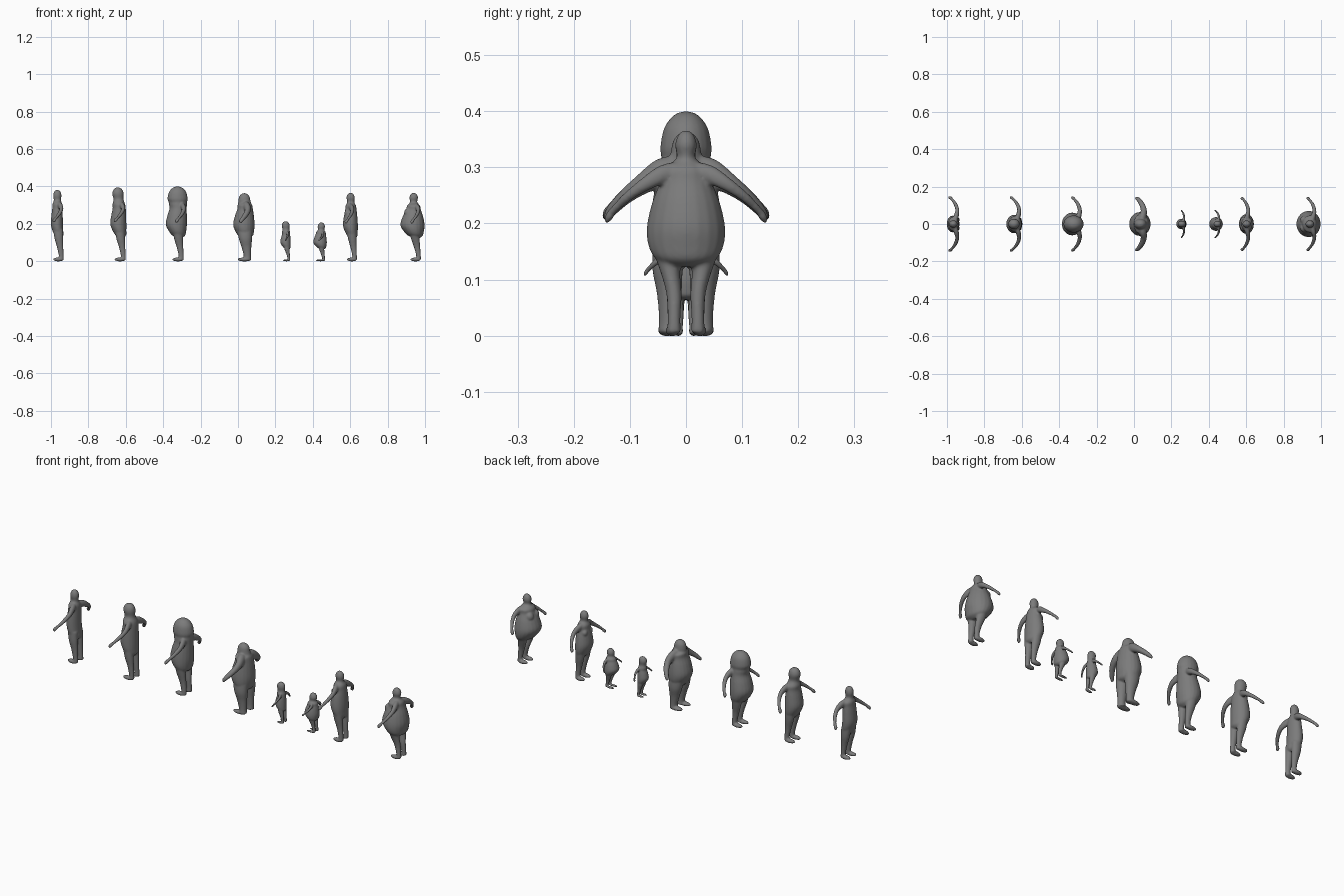
import bpy, bmesh, math
from mathutils import Vector, Matrix

if "Cube" in bpy.data.objects:
    bpy.data.objects.remove(bpy.data.objects["Cube"])

SIDES = 20
grey = bpy.data.materials.new("dark_grey")
grey.diffuse_color = (.2, .2, .2, 1)
grey.use_nodes = True
grey.node_tree.nodes["Principled BSDF"].inputs["Base Color"].default_value = grey.diffuse_color


def spline(rows, n=4):
    """Catmull-Rom smoothing of rows of numbers."""
    out = []
    for i in range(len(rows) - 1):
        p0, p1 = rows[max(i - 1, 0)], rows[i]
        p2, p3 = rows[i + 1], rows[min(i + 2, len(rows) - 1)]
        for s in range(n):
            t = s / n
            out.append([0.5 * (2 * b + (c - a) * t + (2 * a - 5 * b + 4 * c - d) * t * t
                               + (3 * b - a - 3 * c + d) * t ** 3)
                        for a, b, c, d in zip(p0, p1, p2, p3)])
    return out + [list(rows[-1])]


def loft(bm, rows, level=True):
    """Tube through rows of (x, y, z, rx, ry); level keeps the rings horizontal."""
    rows = spline(rows)
    rings = []
    for i, (x, y, z, rx, ry) in enumerate(rows):
        u, v = Vector((1, 0, 0)), Vector((0, 1, 0))
        if not level:
            d = Vector(rows[min(i + 1, len(rows) - 1)][:3]) - Vector(rows[max(i - 1, 0)][:3])
            v = d.cross(u).normalized()
            u = v.cross(d).normalized()
        ring = []
        for k in range(SIDES):
            a = 2 * math.pi * k / SIDES
            ring.append(bm.verts.new(Vector((x, y, z)) + u * max(rx, .0005) * math.cos(a)
                                     + v * max(ry, .0005) * math.sin(a)))
        rings.append(ring)
    for a, b in zip(rings, rings[1:]):
        for k in range(SIDES):
            j = (k + 1) % SIDES
            bm.faces.new((a[k], a[j], b[j], b[k]))
    bm.faces.new(rings[0][::-1])
    bm.faces.new(rings[-1])


def ball(bm, c, r):
    bmesh.ops.create_uvsphere(bm, u_segments=20, v_segments=12, radius=1,
                              matrix=Matrix.Translation(c) @ Matrix.Diagonal((*r, 1)))


def mix(a, b, t):
    return a + (b - a) * t


def figure(name, k, h, head, chest, belly, foot, arm, neck=.88, limb=1.0, bust=0):
    """Facing -x. head/chest/belly = (front x, back x, half width); head adds centre z."""
    bm = bmesh.new()
    hf, hb, hw, hz = head
    bf, bb, bw = belly
    hx, hr = (hf + hb) / 2, (hb - hf) / 2
    leg_x = foot[1] - .016 * k * limb
    leg_r = .017 * k * limb

    def row(z, f, b, w):
        return ((f + b) / 2, 0, z, (b - f) / 2, w)

    # head, neck and torso in one profile
    rows = []
    for t in (1, .95, .8, .5, 0):
        s = math.sqrt(1 - t * t) + .02
        rows.append((hx, 0, hz + (h - hz) * t, hr * s, hw * s))
    nx = mix(hx, (chest[0] + chest[1]) / 2, .45)
    rows += [(nx, 0, mix(hz, .295 * k, .5), hr * neck, hw * neck * 1.05),
             row(.3 * k, mix(chest[0], hf, .3), mix(chest[1], hb, .3), max(chest[2], hw) * .95),
             row(.278 * k, *chest),
             row(.24 * k, mix(chest[0], bf, .6), mix(chest[1], bb, .6), mix(chest[2], bw, .6)),
             row(.195 * k, bf, bb, bw),
             row(.16 * k, mix(bf, leg_x - leg_r, .25), mix(bb, leg_x + leg_r, .25), bw * .95),
             row(.137 * k, mix(bf, leg_x - leg_r, .55), mix(bb, leg_x + leg_r, .6), bw * .75),
             row(.124 * k, leg_x - leg_r * 1.1, leg_x + leg_r * .4, bw * .3)]
    loft(bm, rows)

    cx = (bf + bb) / 2
    for s in (-1, 1):
        # leg and foot
        y = s * .0215 * k * mix(1, limb, .75)
        loft(bm, [(mix(cx, leg_x, .3), s * bw * .47, .165 * k, leg_r * 1.5, bw * .45),
                  (mix(cx, leg_x, .5), s * mix(abs(y), bw * .5, .55), .12 * k, leg_r * 1.35, leg_r * 1.1),
                  (mix(cx, leg_x, .82), y, .075 * k, leg_r * 1.0, leg_r * .82),
                  (leg_x + .002 * k, y, .03 * k, leg_r * .75, leg_r * .68),
                  (leg_x + .002 * k, y, .006 * k, leg_r * .78, leg_r * .75)])
        fx, fr = (foot[0] + foot[1]) / 2, (foot[1] - foot[0]) / 2
        ball(bm, (fx, y * 1.12, .0095 * k), (fr, .013 * k * mix(1, limb, .5), .0105 * k))
        # arm and hand
        ax, hx2 = arm
        g = k * limb
        loft(bm, [(ax - .016 * k, s * .014 * k, .299 * k, .013 * g, .015 * g),
                  (ax - .007 * k, s * .042 * k, .290 * k, .013 * g, .017 * g),
                  (mix(ax, hx2, .04), s * .073 * k, .273 * k, .0105 * g, .0125 * g),
                  (mix(ax, hx2, .3), s * .105 * k, .250 * k, .0095 * g, .009 * g),
                  (mix(ax, hx2, .75), s * .130 * k, .226 * k, .0075 * g, .007 * g),
                  (hx2, s * .139 * k, .213 * k, .010 * k, .0075 * k),
                  (hx2, s * .143 * k, .203 * k, .004 * k, .003 * k)], level=False)
        # bust
        if bust:
            ball(bm, (chest[0] + .012 * k, s * .022 * k, .262 * k), (bust, bust, bust * 1.1))
    bmesh.ops.recalc_face_normals(bm, faces=bm.faces)
    me = bpy.data.meshes.new(name)
    bm.to_mesh(me)
    bm.free()
    me.materials.append(grey)
    ob = bpy.data.objects.new(name, me)
    bpy.context.collection.objects.link(ob)
    # blend parts into one smooth skin
    rm = ob.modifiers.new("blend", 'REMESH')
    rm.mode = 'VOXEL'
    rm.voxel_size = .0036 * (1 if k > .8 else .65)
    rm.use_smooth_shade = True
    sm = ob.modifiers.new("soften", 'SMOOTH')
    sm.factor, sm.iterations = .5, 8


figure("slim_figure", 1.02, .382, (-.988, -.944, .020, .35), (-.993, -.938, .039),
       (-1.001, -.936, .045), (-.99, -.931), (-.943, -.984))
figure("average_figure", 1.02, .395, (-.672, -.612, .027, .36), (-.670, -.600, .043),
       (-.683, -.597, .050), (-.662, -.599), (-.612, -.656))
figure("big_head_figure", 1.01, .40, (-.376, -.270, .045, .335), (-.366, -.274, .048),
       (-.386, -.273, .061), (-.352, -.289), (-.288, -.328), neck=.93, limb=1.05)
figure("hunched_figure", 1.0, .364, (.002, .066, .027, .325), (-.004, .080, .053),
       (-.026, .089, .064), (-.004, .073), (.054, .014), neck=1.1, limb=1.55)
figure("small_slim_figure", .52, .214, (.234, .276, .017, .19), (.236, .279, .022),
       (.226, .281, .028), (.240, .280), (.268, .254), limb=1.1)
figure("small_round_figure", .52, .207, (.426, .465, .017, .184), (.415, .470, .026),
       (.402, .475, .037), (.415, .466), (.455, .433), limb=1.15)
figure("curvy_figure", .99, .366, (.580, .624, .019, .338), (.573, .634, .039),
       (.561, .641, .053), (.580, .637), (.613, .578), bust=.016)
figure("large_belly_figure", .99, .366, (.917, .962, .019, .338), (.898, .978, .046),
       (.868, .998, .070), (.920, .979), (.966, .930), bust=.022)
